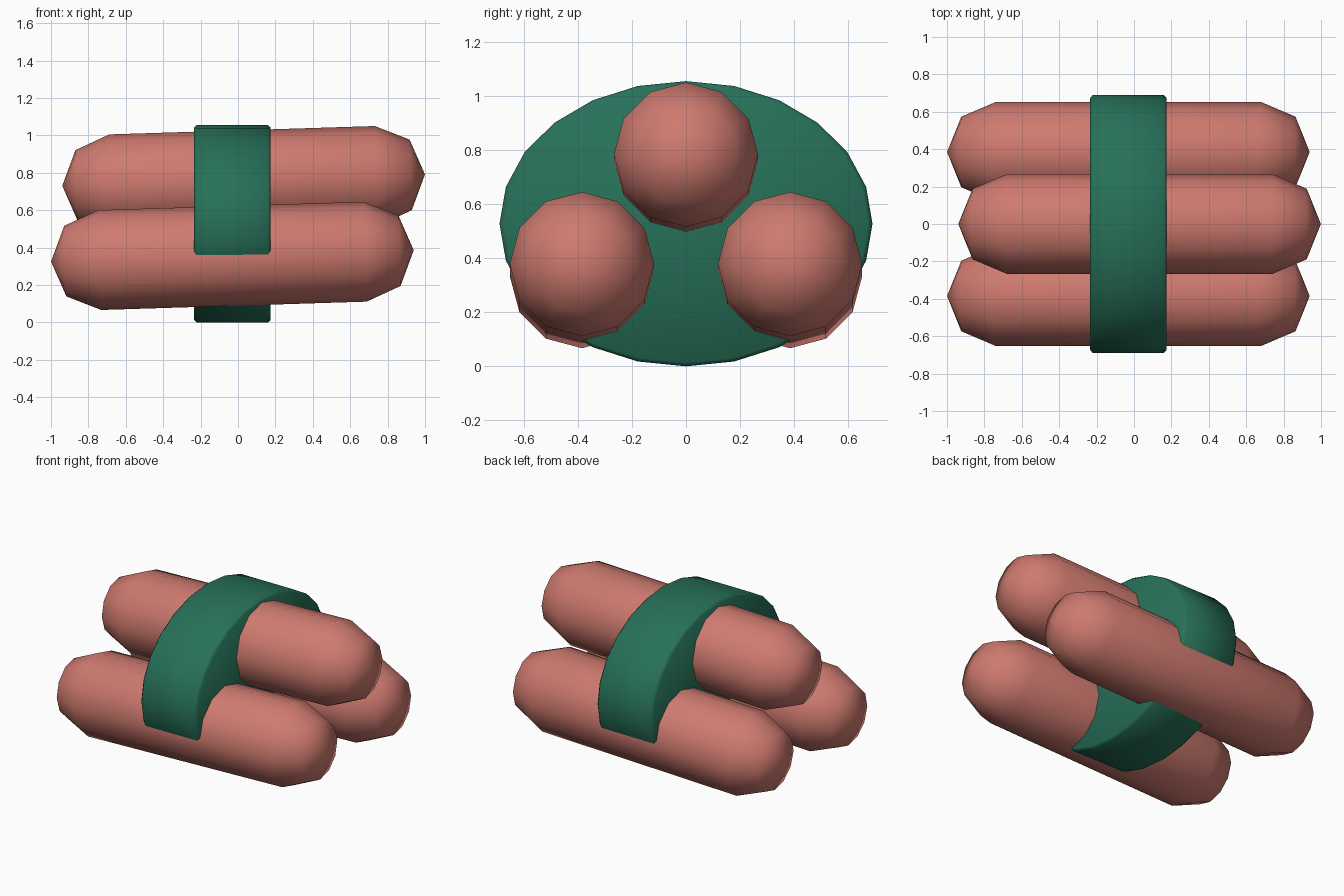
import bpy
import bmesh
from math import sin, cos, pi, radians
from mathutils import Matrix

cube = bpy.data.objects.get("Cube")
if cube:
    bpy.data.objects.remove(cube)


def make_material(name, rgb):
    mat = bpy.data.materials.new(name)
    mat.use_nodes = True
    mat.diffuse_color = (*rgb, 1)
    mat.node_tree.nodes["Principled BSDF"].inputs["Base Color"].default_value = (*rgb, 1)
    return mat


def lathe_x(name, profile, sides, scale_y, scale_z, mat):
    """Spin (x, radius) points about the x axis; the first and last are poles."""
    bm = bmesh.new()
    first = bm.verts.new((profile[0][0], 0, 0))
    last = bm.verts.new((profile[-1][0], 0, 0))
    rings = []
    for x, r in profile[1:-1]:
        angles = [2 * pi * i / sides for i in range(sides)]
        rings.append([bm.verts.new((x, r * scale_y * sin(a), r * scale_z * cos(a)))
                      for a in angles])
    for i in range(sides):
        j = (i + 1) % sides
        bm.faces.new((first, rings[0][i], rings[0][j]))
        bm.faces.new((last, rings[-1][j], rings[-1][i]))
        for a, b in zip(rings, rings[1:]):
            bm.faces.new((a[i], b[i], b[j], a[j]))
    bmesh.ops.recalc_face_normals(bm, faces=bm.faces)
    for face in bm.faces:
        face.smooth = True
    mesh = bpy.data.meshes.new(name)
    bm.to_mesh(mesh)
    bm.free()
    mesh.materials.append(mat)
    obj = bpy.data.objects.new(name, mesh)
    bpy.context.collection.objects.link(obj)
    return obj


pink = make_material("sausage pink", (0.62, 0.195, 0.16))
green = make_material("wrap green", (0.02, 0.165, 0.1))

# Three round-ended sausages, tipped slightly up towards +x
radius, half = 0.267, 0.71
cap = [(half + 0.26 * sin(a), radius * cos(a)) for a in (0, pi / 4, pi / 2)]
capsule = [(-x, r) for x, r in reversed(cap)] + cap
for name, place in (("top_sausage", (0.03, 0, 0.761)),
                    ("front_sausage", (-0.03, -0.385, 0.356)),
                    ("back_sausage", (-0.03, 0.385, 0.356))):
    sausage = lathe_x(name, capsule, 12, 1, 1, pink)
    sausage.matrix_world = Matrix.Translation(place) @ Matrix.Rotation(radians(-1.8), 4, 'Y')

# Oval wrap around the middle, with softened rims
width, bevel = 0.205, 0.015
rim = [(width - bevel, 1), (width, 0.975), (width, 0)]
wrap = lathe_x("wrap_band", [(-x, r) for x, r in reversed(rim)] + rim, 24, 0.69, 0.5275, green)
wrap.location = (-0.03, 0, 0.5275)
